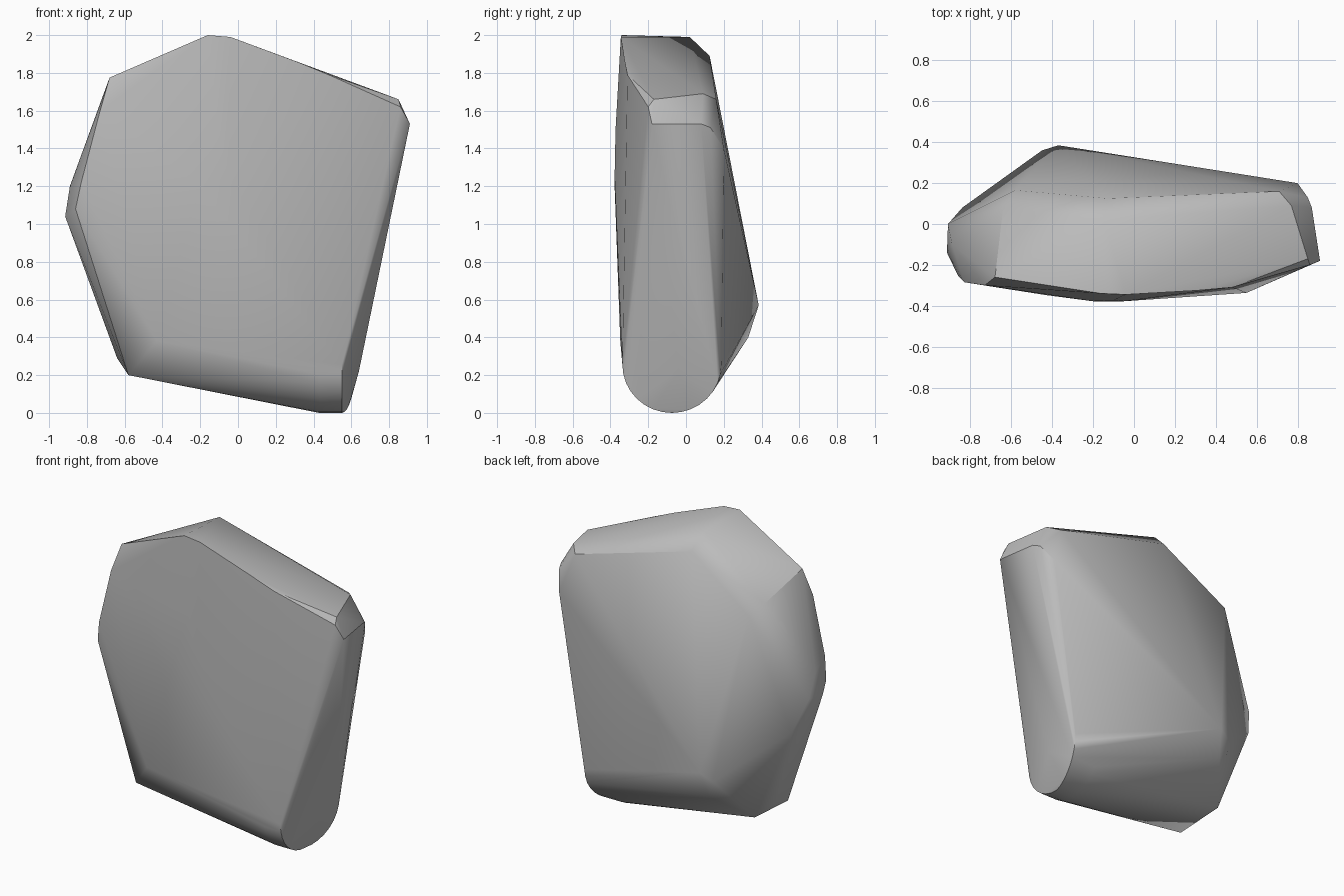
import bpy, bmesh, math

cube = bpy.data.objects.get("Cube")
if cube:
    bpy.data.objects.remove(cube, do_unlink=True)

stone = bpy.data.materials.new("stone grey")
stone.use_nodes = True
colour = (0.5, 0.5, 0.5, 1)
stone.diffuse_color = colour
stone.node_tree.nodes["Principled BSDF"].inputs["Base Color"].default_value = colour

# Broad, slightly bowed front
front = [(-.2, -.378, 1.2), (-.05, -.378, 1.25), (-.1, -.373, 1.5),
         (-.43, -.348, .38), (-.83, -.285, 1.22), (-.73, -.3, 1.6),
         (.48, -.31, 1.79), (.31, -.325, 1.86)]
# Sloping crown
crown = [(-.16, -.34, 2), (-.04, -.345, 1.99), (-.15, .02, 1.99),
         (-.68, -.26, 1.775), (-.64, .08, 1.66), (.85, -.17, 1.66),
         (.77, .09, 1.69), (.86, -.2, 1.62)]
# Back, swelling towards its lower corner
back = [(-.13, .125, 1.89), (-.58, .165, 1.59), (.71, .16, 1.66),
        (.8, .2, 1.4), (-.37, .385, .57), (-.45, .36, .52), (-.4, .33, .4)]
# Narrow ends
ends = [(.91, -.18, 1.53), (.87, .08, 1.53), (.85, .13, 1.51),
        (.64, -.04, .22), (-.91, 0, 1.06), (-.915, -.14, 1.04),
        (-.89, -.1, 1.2), (-.86, -.255, 1.08), (-.84, .08, .85),
        (-.64, -.05, .29), (-.58, -.25, .2), (-.58, .1, .22)]
points = front + crown + back + ends

# Rounded underside: a half-round rail from the right end towards the left
steps = 16
for i in range(steps + 1):
    a = math.pi * i / steps
    y, z = -.075 - .262 * math.cos(a), .255 - .255 * math.sin(a)
    right = .55 + .07 * max(0, -math.cos(a))
    points.append((right, y, z))
    points.append((.43, y, z))

# Wrap the stone around its corners
bm = bmesh.new()
for p in points:
    bm.verts.new(p)
hull = bmesh.ops.convex_hull(bm, input=bm.verts[:])
loose = {g for g in hull["geom_interior"] + hull["geom_unused"]
         if isinstance(g, bmesh.types.BMVert)}
bmesh.ops.delete(bm, geom=list(loose), context='VERTS')
bmesh.ops.dissolve_limit(bm, angle_limit=math.radians(2),
                         verts=bm.verts[:], edges=bm.edges[:])
bmesh.ops.recalc_face_normals(bm, faces=bm.faces[:])

mesh = bpy.data.meshes.new("boulder")
bm.to_mesh(mesh)
bm.free()
mesh.materials.append(stone)
boulder = bpy.data.objects.new("boulder", mesh)
bpy.context.collection.objects.link(boulder)

# Smooth shading that keeps the hard chips sharp
bpy.ops.object.select_all(action='DESELECT')
boulder.select_set(True)
bpy.context.view_layer.objects.active = boulder
bpy.ops.object.shade_smooth_by_angle(angle=math.radians(32))
